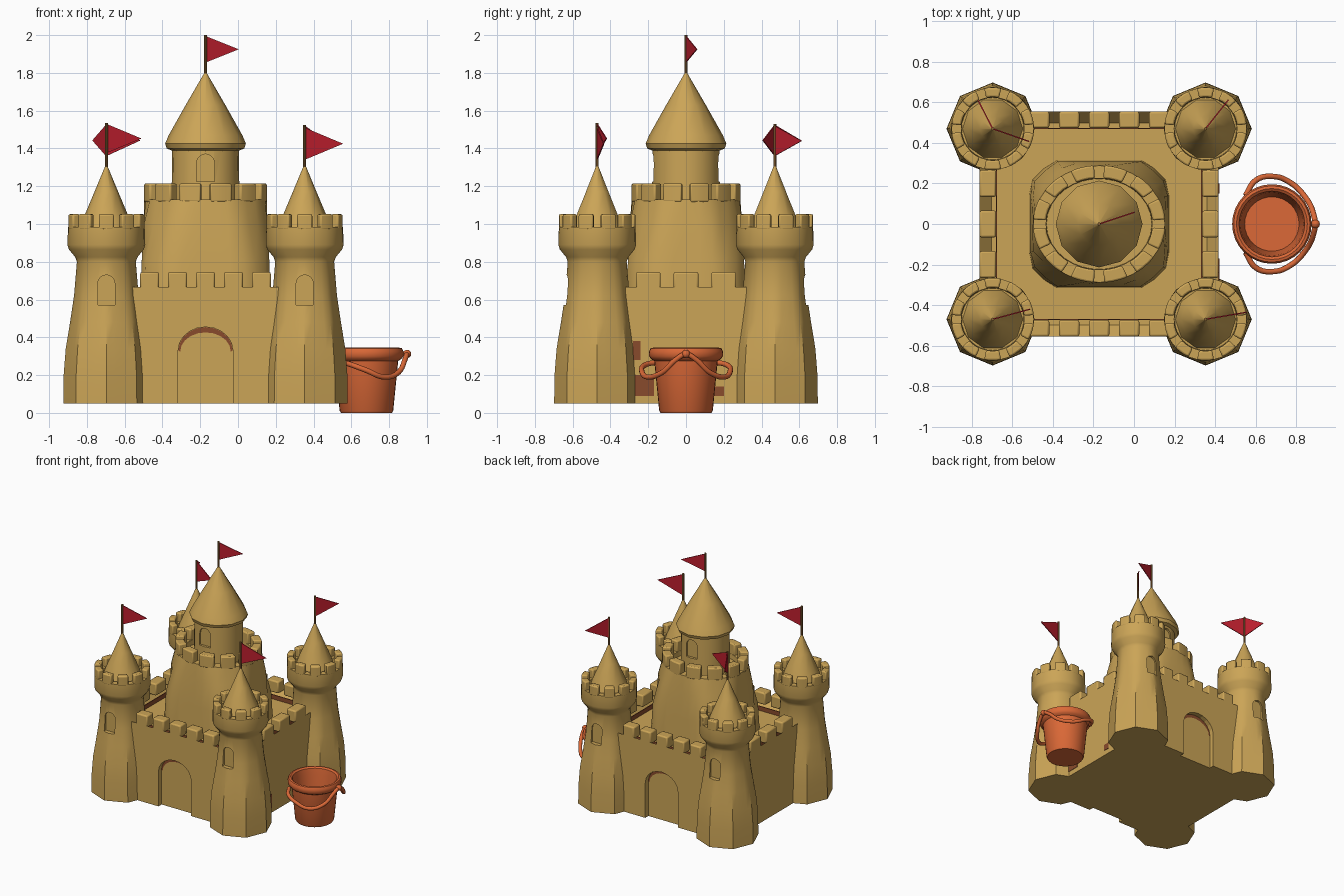
import bpy, bmesh, math
from math import sin, cos, pi
from mathutils import Vector, Matrix

if "Cube" in bpy.data.objects:
    bpy.data.objects.remove(bpy.data.objects["Cube"])

def mat(name, rgb):
    m = bpy.data.materials.new(name)
    m.diffuse_color = (*rgb, 1)
    m.use_nodes = True
    m.node_tree.nodes["Principled BSDF"].inputs["Base Color"].default_value = m.diffuse_color
    return m

SAND = mat("sand", (0.60, 0.375, 0.095))
DAMP = mat("damp_sand", (0.25, 0.07, 0.025))
ORANGE = mat("bucket_orange", (0.71, 0.14, 0.038))
RED = mat("flag_red", (0.50, 0.013, 0.026))
WOOD = mat("pole_wood", (0.26, 0.125, 0.035))
CX = -0.172                      # castle centre
TX, TY = 0.525, 0.47             # corner tower offsets

def finish(name, bm, m, angle=35, bevel=0):
    bmesh.ops.recalc_face_normals(bm, faces=bm.faces)
    me = bpy.data.meshes.new(name)
    bm.to_mesh(me)
    bm.free()
    me.materials.append(m)
    ob = bpy.data.objects.new(name, me)
    bpy.context.collection.objects.link(ob)
    if bevel:
        b = ob.modifiers.new("soft", 'BEVEL')
        b.width, b.segments, b.limit_method = bevel, 2, 'ANGLE'
    for o in bpy.context.selected_objects:
        o.select_set(False)
    ob.select_set(True)
    bpy.context.view_layer.objects.active = ob
    if angle:
        bpy.ops.object.shade_smooth_by_angle(angle=math.radians(angle))
    return ob

def loft(name, c, rings, n, m, angle=35):
    """Stack rings (z, radius or polar function) into a closed solid."""
    bm = bmesh.new()
    loops = []
    for z, r in rings:
        f = r if callable(r) else (lambda a, r=r: r)
        loops.append([bm.verts.new((c[0] + f(a) * cos(a), c[1] + f(a) * sin(a), z))
                      for a in (2 * pi * i / n for i in range(n))])
    for a, b in zip(loops, loops[1:]):
        for i in range(n):
            j = (i + 1) % n
            bm.faces.new((a[i], a[j], b[j], b[i]))
    bm.faces.new(loops[0][::-1])
    bm.faces.new(loops[-1])
    return finish(name, bm, m, angle)

def octagon(r, k):
    """Octagon with corners on the axes, k = 0 gives a circle."""
    def f(a):
        t = (a % (pi / 4)) - pi / 8
        return r * (1 - k + k * cos(pi / 8) / cos(t))
    return f

def ellipse(rx, ry):
    return lambda a: 1 / math.hypot(cos(a) / rx, sin(a) / ry)

def chamfer_box(hx, hy, c):
    return lambda a: min(hx / max(abs(cos(a)), 1e-6), hy / max(abs(sin(a)), 1e-6),
                         c / (abs(cos(a)) + abs(sin(a))))

def add_box(bm, lo, hi):
    size = Vector(hi) - Vector(lo)
    mid = (Vector(hi) + Vector(lo)) / 2
    bmesh.ops.create_cube(bm, size=1, matrix=Matrix.Translation(mid) @ Matrix.Diagonal((*size, 1)))

def merlon_ring(name, c, rx, ry, t, z0, z1, count, fill=0.66, phase=0.0):
    bm = bmesh.new()
    for k in range(count):
        mid, half = phase + 2 * pi * k / count, pi / count * fill
        rows = []
        for s in range(4):
            a = mid - half + 2 * half * s / 3
            rows.append([bm.verts.new((c[0] + (rx - d) * cos(a), c[1] + (ry - d) * sin(a), z))
                         for d, z in ((0, z0), (0, z1), (t, z1), (t, z0))])
        for a, b in zip(rows, rows[1:]):
            for i in range(4):
                j = (i + 1) % 4
                bm.faces.new((a[i], a[j], b[j], b[i]))
        bm.faces.new(rows[0])
        bm.faces.new(rows[-1])
    return finish(name, bm, SAND, bevel=0.009)

def arch_points(w, z0, z1, z2, n=10):
    """Half width w, straight sides z0..z1, curved top to z2."""
    arc = [(w * cos(pi * i / n), z1 + (z2 - z1) * sin(pi * i / n)) for i in range(n + 1)]
    return [(-w, z0), (w, z0)] + arc

def cut_arch(ob, x, ya, yb, w, z0, z1, z2):
    bm = bmesh.new()
    p = arch_points(w, z0, z1, z2)
    lo = [bm.verts.new((x + u, ya, z)) for u, z in p]
    hi = [bm.verts.new((x + u, yb, z)) for u, z in p]
    bm.faces.new(lo)
    bm.faces.new(hi)
    for i in range(len(p)):
        j = (i + 1) % len(p)
        bm.faces.new((lo[i], lo[j], hi[j], hi[i]))
    cutter = finish("arch_cutter", bm, SAND, 0)
    b = ob.modifiers.new("cut", 'BOOLEAN')
    b.operation, b.object, b.solver = 'DIFFERENCE', cutter, 'EXACT'
    bpy.context.view_layer.objects.active = ob
    bpy.ops.object.modifier_apply(modifier="cut")
    bpy.data.objects.remove(cutter)

def flag(name, x, y, z0, z1, dx, dy, pole=True):
    if pole:
        loft(name + "_pole", (x, y), [(z0 - 0.22, 0.008), (z1 + 0.005, 0.008)], 8, WOOD)
    bm = bmesh.new()
    nrm = Vector((-dy, dx, 0)).normalized() * 0.003
    tri = [Vector((x, y, z0)), Vector((x, y, z1)), Vector((x + dx, y + dy, (z0 + z1) / 2))]
    a = [bm.verts.new(p + nrm) for p in tri]
    b = [bm.verts.new(p - nrm) for p in tri]
    bm.faces.new(a)
    bm.faces.new(b)
    for i in range(3):
        j = (i + 1) % 3
        bm.faces.new((a[i], a[j], b[j], b[i]))
    finish(name, bm, RED, 0)

# curtain walls with sunken courtyard
HX, HY, T = 0.59, 0.555, 0.082
bm = bmesh.new()
add_box(bm, (CX - HX, -HY, 0.05), (CX + HX, HY, 0.667))
top = max(bm.faces, key=lambda f: f.calc_center_median().z)
bmesh.ops.inset_region(bm, faces=[top], thickness=T)
bmesh.ops.translate(bm, verts=top.verts, vec=(0, 0, -0.067))
walls = finish("curtain_walls", bm, SAND)
for s in (-1, 1):
    cut_arch(walls, CX, s * (HY - 0.04), s * 0.7, 0.145, 0.0, 0.33, 0.455)

# wall merlons
bm = bmesh.new()
for s in (-1, 1):
    for k in range(-2, 3):
        x, y = CX + k * 0.148, s * (HY - T / 2)
        add_box(bm, (x - 0.05, y - T / 2, 0.65), (x + 0.05, y + T / 2, 0.745))
    for k in (-1, 0, 1):
        x, y = CX + s * (HX - T / 2), k * 0.2
        add_box(bm, (x - T / 2, y - 0.066, 0.65), (x + T / 2, y + 0.066, 0.745))
finish("wall_merlons", bm, SAND, bevel=0.01)

# damp sand edges: inside of walls, gate arches, patches on the right wall
bm = bmesh.new()
for s in (-1, 1):
    y, x = s * (HY - T - 0.002), CX + s * (HX - T - 0.002)
    add_box(bm, (CX - 0.33, y - 0.003, 0.6), (CX + 0.33, y + 0.003, 0.635))
    add_box(bm, (x - 0.003, -0.27, 0.6), (x + 0.003, 0.27, 0.635))
    p = arch_points(0.144, 0.05, 0.33, 0.454)[2:]
    yy = s * (HY - 0.037)
    out = [bm.verts.new((CX + u, yy, z)) for u, z in p]
    inn = [bm.verts.new((CX + u * 0.93, yy, 0.3 + (z - 0.3) * 0.82)) for u, z in p]
    for i in range(len(p) - 1):
        bm.faces.new((out[i], out[i + 1], inn[i + 1], inn[i]))
for y0, y1, z0, z1 in ((-0.27, -0.17, 0.09, 0.2), (-0.28, -0.24, 0.28, 0.38), (0.15, 0.2, 0.09, 0.14)):
    add_box(bm, (CX + HX - 0.003, y0, z0), (CX + HX + 0.003, y1, z1))
finish("damp_sand_patches", bm, DAMP, 0)

# corner towers
for sx, side in ((-1, "left"), (1, "right")):
    for sy, end in ((-1, "front"), (1, "back")):
        n, c = f"{end}_{side}_tower", (CX + sx * TX, sy * TY)
        body = loft(n, c, [
            (0.05, octagon(0.228, 1)), (0.2, octagon(0.226, 1)), (0.34, octagon(0.215, 0.9)),
            (0.48, octagon(0.192, 0.7)), (0.62, octagon(0.171, 0.45)), (0.8, octagon(0.156, 0.2)),
            (0.825, octagon(0.165, 0.2)), (0.865, octagon(0.198, 0.2)), (0.89, octagon(0.206, 0.2)),
            (0.985, 0.203), (0.985, 0.155), (0.95, 0.153)], 32, SAND)
        cut_arch(body, c[0], sy * (TY + 0.143), sy * 0.85, 0.045, 0.57, 0.685, 0.73)
        merlon_ring(n + "_merlons", c, 0.204, 0.204, 0.048, 0.97, 1.052, 10, phase=pi / 10)
        loft(n + "_roof", c, [(0.94, 0.152), (1.03, 0.122), (1.17, 0.063), (1.30, 0.009), (1.32, 0.003)],
             10, SAND, 40)

# keep
loft("keep", (CX, 0), [
    (0.55, chamfer_box(0.345, 0.315, 0.55)), (0.8, chamfer_box(0.338, 0.308, 0.53)),
    (1.0, chamfer_box(0.328, 0.297, 0.46)), (1.13, ellipse(0.325, 0.288)),
    (1.13, ellipse(0.262, 0.225)), (1.09, ellipse(0.26, 0.223))], 32, SAND)
merlon_ring("keep_merlons", (CX, 0), 0.327, 0.29, 0.064, 1.115, 1.215, 12, fill=0.7, phase=pi / 12)
turret = loft("keep_turret", (CX, 0), [(1.05, 0.18), (1.2, 0.179), (1.41, 0.176)], 24, SAND)
for s in (-1, 1):
    cut_arch(turret, CX, s * 0.158, s * 0.3, 0.048, 1.225, 1.32, 1.37)
loft("keep_roof", (CX, 0), [(1.385, 0.17), (1.40, 0.205), (1.425, 0.214), (1.47, 0.195),
                            (1.63, 0.105), (1.79, 0.012), (1.805, 0.004)], 12, SAND, 40)

# flags
flag("keep_flag", CX, 0, 1.855, 1.995, 0.175, 0.058)
flag("front_left_flag", CX - TX, -TY, 1.375, 1.53, 0.185, 0.05)
flag("front_right_flag", CX + TX, -TY, 1.34, 1.51, 0.203, 0.035)
flag("back_right_flag", CX + TX, TY, 1.36, 1.52, 0.113, 0.143)
flag("back_left_flag", CX - TX, TY, 1.36, 1.525, -0.072, 0.14)
flag("back_left_second_flag", CX - TX, TY, 1.36, 1.525, 0.18, -0.063, pole=False)

# bucket
BX = 0.68
loft("bucket", (BX, 0), [
    (0.0, 0.135), (0.012, 0.142), (0.275, 0.168), (0.285, 0.185), (0.30, 0.195), (0.325, 0.196),
    (0.342, 0.188), (0.345, 0.175), (0.335, 0.162), (0.29, 0.155), (0.06, 0.134)], 32, ORANGE)
cu = bpy.data.curves.new("bucket_handle", 'CURVE')
cu.dimensions, cu.bevel_depth, cu.bevel_resolution, cu.resolution_u = '3D', 0.014, 3, 5
half = [(0.55, 0.14, 0.27), (0.60, 0.215, 0.255), (0.68, 0.235, 0.225), (0.77, 0.205, 0.19),
        (0.85, 0.125, 0.215), (0.885, 0.05, 0.285)]
path = half + [(0.893, 0, 0.31)] + [(x, -y, z) for x, y, z in reversed(half)]
sp = cu.splines.new('BEZIER')
sp.bezier_points.add(len(path) - 1)
for bp, p in zip(sp.bezier_points, path):
    bp.co = p
    bp.handle_left_type = bp.handle_right_type = 'AUTO'
cu.materials.append(ORANGE)
bpy.context.collection.objects.link(bpy.data.objects.new("bucket_handle", cu))
bm = bmesh.new()
bmesh.ops.create_uvsphere(bm, u_segments=12, v_segments=8, radius=0.022,
                          matrix=Matrix.Translation((0.895, 0, 0.312)))
finish("handle_grip", bm, ORANGE, 60)
